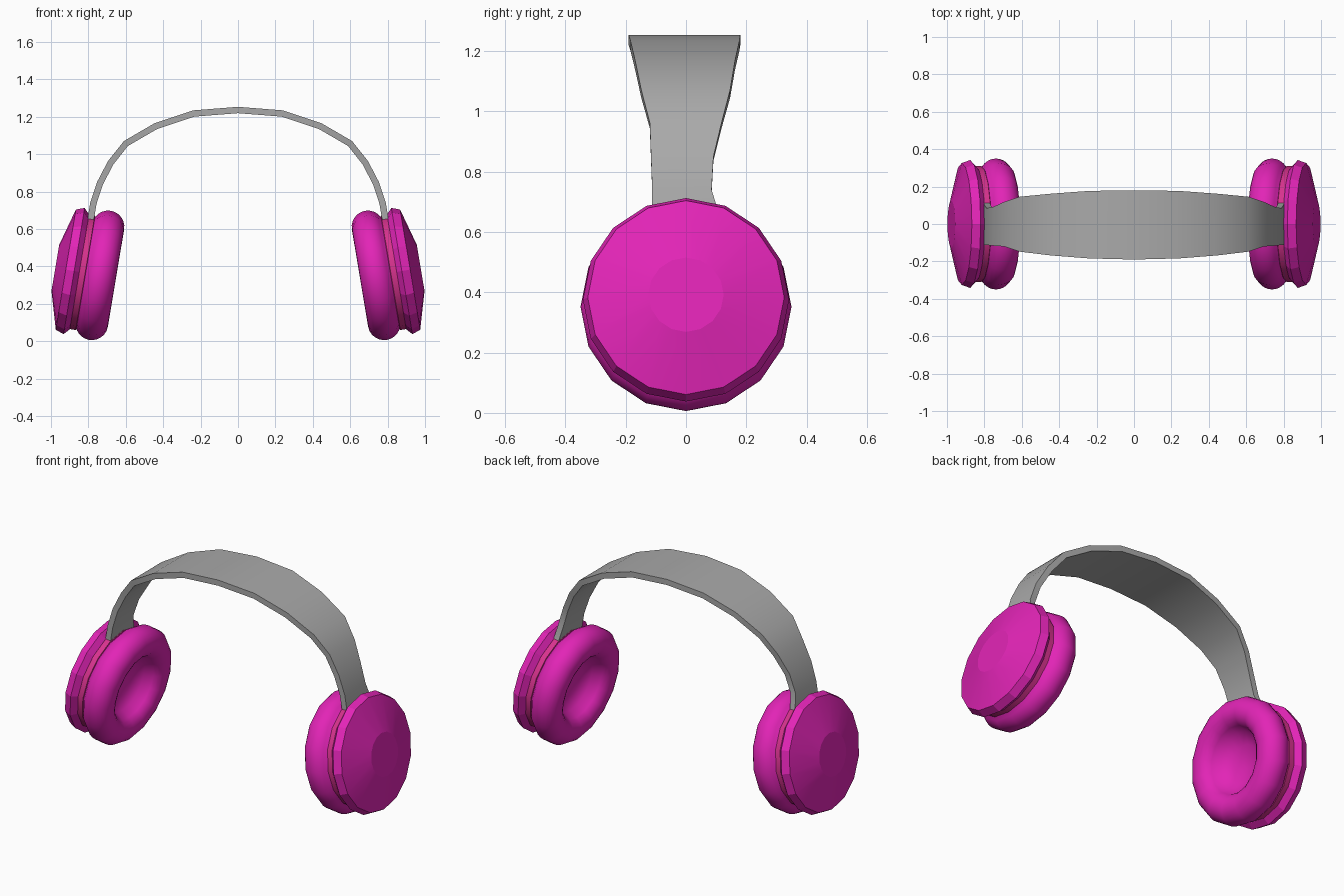
import bpy, bmesh, math
from mathutils import Vector

if "Cube" in bpy.data.objects:
    bpy.data.objects.remove(bpy.data.objects["Cube"])

SIDES = 16
TILT = math.radians(9.5)
CUP = Vector((0.738, 0, 0.352))   # centre of the right ear cushion


def material(name, rgb):
    m = bpy.data.materials.new(name)
    m.diffuse_color = (*rgb, 1)
    m.use_nodes = True
    m.node_tree.nodes["Principled BSDF"].inputs["Base Color"].default_value = m.diffuse_color
    return m


magenta = material("magenta", (0.76, 0.018, 0.47))
pink = material("deep pink", (0.68, 0.032, 0.27))
grey = material("grey", (0.40, 0.40, 0.40))


def finish(bm, name, mat, angle):
    bmesh.ops.recalc_face_normals(bm, faces=bm.faces)
    me = bpy.data.meshes.new(name)
    bm.to_mesh(me)
    bm.free()
    ob = bpy.data.objects.new(name, me)
    bpy.context.collection.objects.link(ob)
    me.materials.append(mat)
    bpy.ops.object.select_all(action='DESELECT')
    ob.select_set(True)
    bpy.context.view_layer.objects.active = ob
    bpy.ops.object.shade_smooth_by_angle(angle=math.radians(angle))
    return ob


def lathe(name, profile, side, mat, angle):
    """Spin (radius, depth) points about the tilted cup axis."""
    bm = bmesh.new()
    axis = Vector((math.cos(TILT), 0, math.sin(TILT)))
    up = Vector((-math.sin(TILT), 0, math.cos(TILT)))
    rings = []
    for r, u in profile:
        ring = []
        for i in range(SIDES):
            a = math.tau * i / SIDES
            p = CUP + axis * u + up * r * math.cos(a) + Vector((0, r * math.sin(a), 0))
            ring.append(bm.verts.new((p.x * side, p.y, p.z)))
        rings.append(ring)
    for a, b in zip(rings, rings[1:]):
        for i in range(SIDES):
            j = (i + 1) % SIDES
            bm.faces.new((a[i], a[j], b[j], b[i]))
    bm.faces.new(rings[0])
    bm.faces.new(rings[-1])
    return finish(bm, name, mat, angle)


# Ear cups: padded cushion with a dished inside, pink ring, outer shell
R, T = 0.263, 0.087
pad = [(0.03, 0.05), (0.10, 0.035), (0.165, 0.005)]
pad += [(R + T * math.cos(math.radians(d)), -T * math.sin(math.radians(d)))
        for d in range(150, -61, -15)]
pad += [(0.30, 0.085)]
ring = [(0.29, 0.07), (0.31, 0.08), (0.31, 0.115), (0.29, 0.12)]
shell = [(0.29, 0.108), (0.312, 0.112), (0.342, 0.14), (0.326, 0.185), (0.125, 0.242)]
for side, label in ((1, "right"), (-1, "left")):
    lathe(label + "_ear_cushion", pad, side, magenta, 60)
    lathe(label + "_cup_ring", ring, side, pink, 30)
    lathe(label + "_cup_shell", shell, side, magenta, 15)

# Headband: outer arc (x, z, front y, back y), mirrored to the left side
half = [(0.24, 1.234, -0.184, 0.177), (0.445, 1.166, -0.168, 0.162),
        (0.61, 1.07, -0.148, 0.146), (0.695, 0.963, -0.12, 0.118),
        (0.754, 0.85, -0.116, 0.091), (0.79, 0.74, -0.112, 0.085),
        (0.81, 0.62, -0.112, 0.122)]
path = [(-x, z, f, b) for x, z, f, b in reversed(half)]
path += [(0, 1.253, -0.19, 0.18)] + half
bm = bmesh.new()
loops = []
for i, (x, z, f, b) in enumerate(path):
    p, q = path[max(i - 1, 0)], path[min(i + 1, len(path) - 1)]
    t = Vector((q[0] - p[0], q[1] - p[1])).normalized()
    xi, zi = x + t.y * 0.034, z - t.x * 0.034
    loops.append([bm.verts.new(v) for v in
                  ((x, f, z), (x, b, z), (xi, b, zi), (xi, f, zi))])
for a, b in zip(loops, loops[1:]):
    for i in range(4):
        j = (i + 1) % 4
        bm.faces.new((a[i], a[j], b[j], b[i]))
bm.faces.new(loops[0])
bm.faces.new(loops[-1])
finish(bm, "headband", grey, 40)
